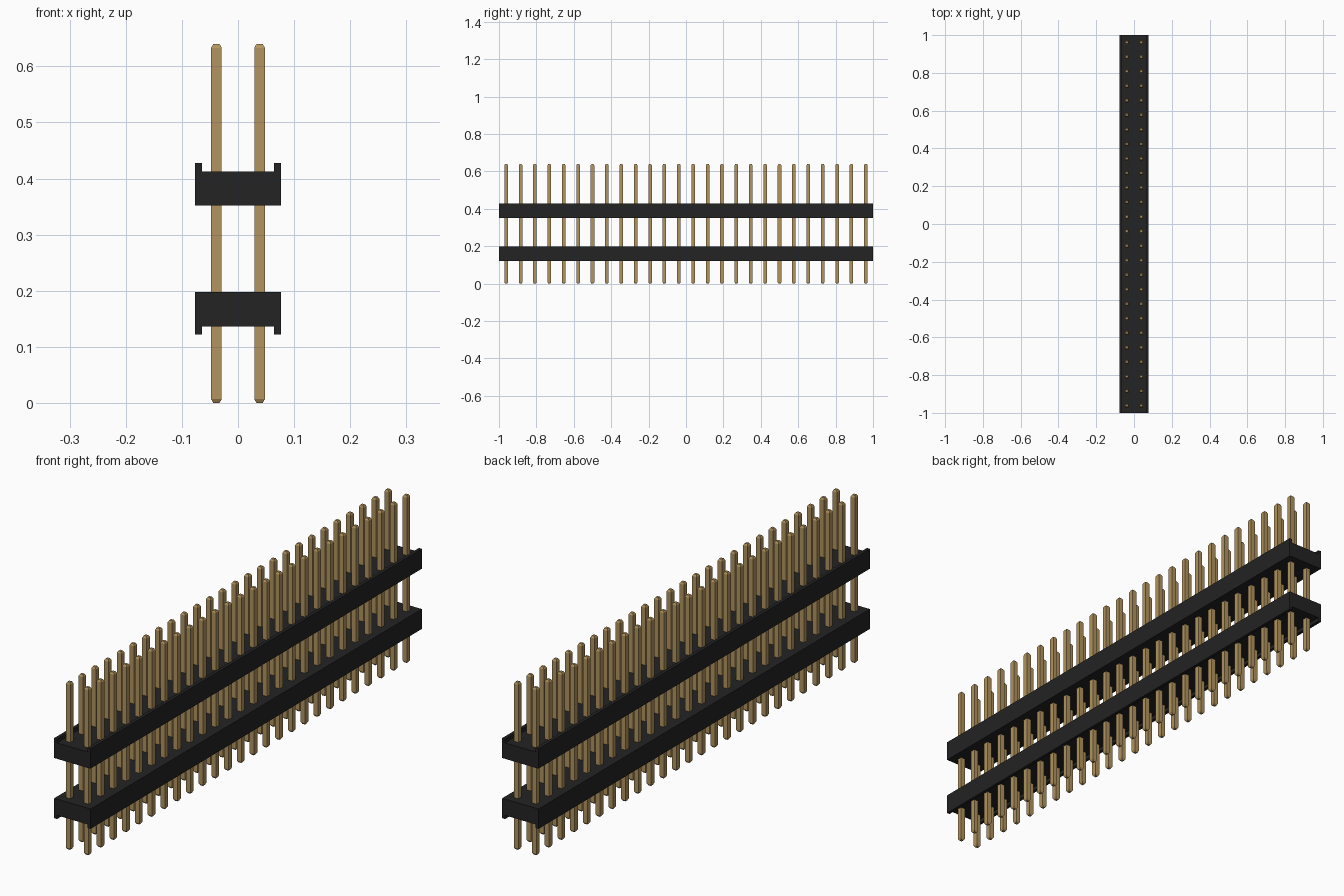
import bpy, bmesh

if "Cube" in bpy.data.objects:
    bpy.data.objects.remove(bpy.data.objects["Cube"])

PITCH = 2.0 / 26        # spacing between pins
ROWS = 26
PIN_HALF = 0.0095       # half width of a pin
TIP_HALF = 0.0055       # half width at the chamfered tip
PIN_TOP = 0.64
CHAMFER = 0.007


def material(name, rgb):
    m = bpy.data.materials.new(name)
    m.diffuse_color = (*rgb, 1.0)
    m.use_nodes = True
    m.node_tree.nodes["Principled BSDF"].inputs["Base Color"].default_value = m.diffuse_color
    return m


def add_object(name, bm, mat):
    bmesh.ops.recalc_face_normals(bm, faces=bm.faces)
    mesh = bpy.data.meshes.new(name)
    bm.to_mesh(mesh)
    bm.free()
    mesh.materials.append(mat)
    obj = bpy.data.objects.new(name, mesh)
    bpy.context.collection.objects.link(obj)
    return obj


def add_pin(bm, x, y):
    """Square pin with chamfered tips, built from stacked square rings."""
    rings = []
    for z, h in ((0, TIP_HALF), (CHAMFER, PIN_HALF),
                 (PIN_TOP - CHAMFER, PIN_HALF), (PIN_TOP, TIP_HALF)):
        rings.append([bm.verts.new((x + sx * h, y + sy * h, z))
                      for sx, sy in ((-1, -1), (1, -1), (1, 1), (-1, 1))])
    for a, b in zip(rings, rings[1:]):
        for i in range(4):
            j = (i + 1) % 4
            bm.faces.new((a[i], a[j], b[j], b[i]))
    bm.faces.new(rings[0][::-1])
    bm.faces.new(rings[-1])


def add_housing(name, flat_z, web_z, lip_z, mat):
    """Channel-shaped strip: flat on one side, two lips on the other."""
    outer, inner = 0.0767, 0.0645
    half = [(outer, flat_z), (outer, lip_z), (inner, lip_z), (inner, web_z)]
    profile = half + [(-x, z) for x, z in reversed(half)]
    bm = bmesh.new()
    face = bm.faces.new([bm.verts.new((x, -1, z)) for x, z in profile])
    ext = bmesh.ops.extrude_face_region(bm, geom=[face], use_keep_orig=True)
    moved = [v for v in ext["geom"] if isinstance(v, bmesh.types.BMVert)]
    bmesh.ops.translate(bm, verts=moved, vec=(0, 2, 0))
    return add_object(name, bm, mat)


black = material("black plastic", (0.017, 0.017, 0.017))
gold = material("gold metal", (0.445, 0.296, 0.112))

# Plastic housings, lips facing outward
add_housing("upper_housing", 0.352, 0.413, 0.428, black)
add_housing("lower_housing", 0.198, 0.136, 0.122, black)

# Two rows of pins
for name, side in (("left_pin_row", -1), ("right_pin_row", 1)):
    bm = bmesh.new()
    for i in range(ROWS):
        add_pin(bm, side * PITCH / 2, (i - (ROWS - 1) / 2) * PITCH)
    add_object(name, bm, gold)
